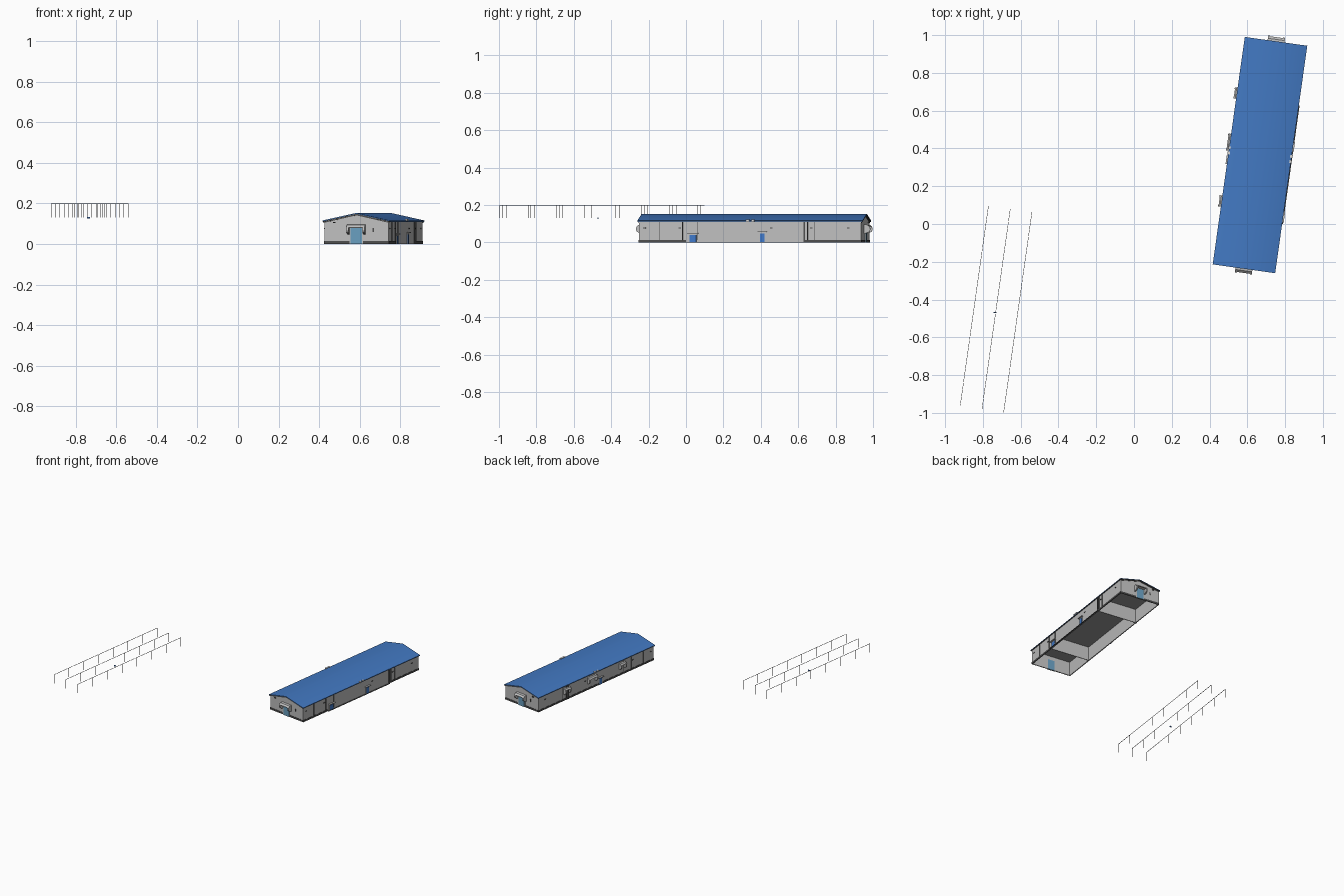
import bpy, bmesh, math
from mathutils import Matrix, Vector

if "Cube" in bpy.data.objects:
    bpy.data.objects.remove(bpy.data.objects["Cube"])


def material(name, r, g, b):
    m = bpy.data.materials.new(name)
    m.diffuse_color = (r, g, b, 1)
    m.use_nodes = True
    m.node_tree.nodes["Principled BSDF"].inputs["Base Color"].default_value = m.diffuse_color
    return m


BLUE = material("roof_blue", .055, .19, .54)
DOOR = material("door_blue", .05, .19, .58)
GLASS = material("curtain_blue", .14, .34, .52)
WALL = material("wall_grey", .52, .52, .52)
PALE = material("pale_grey", .68, .68, .68)
DARK = material("dark_grey", .075, .075, .075)
CEIL = material("ceiling_grey", .32, .32, .32)
RAIL = material("rail_grey", .25, .25, .25)

# The building sits turned by about eight degrees
TURN = Matrix.Translation((.667, .365, 0)) @ Matrix.Rotation(math.radians(-8.03), 4, 'Z')
HW, HL, EAVE, RIDGE = .16, .60, .110, .147


def solid(name, pts, vec, mat, matrix=TURN):
    """Extrude a flat outline of 3D points along a vector."""
    bm = bmesh.new()
    face = bm.faces.new([bm.verts.new(p) for p in pts])
    new = bmesh.ops.extrude_face_region(bm, geom=[face])["geom"]
    bmesh.ops.translate(bm, vec=vec, verts=[v for v in new if isinstance(v, bmesh.types.BMVert)])
    bmesh.ops.recalc_face_normals(bm, faces=bm.faces)
    mesh = bpy.data.meshes.new(name)
    bm.to_mesh(mesh)
    bm.free()
    mesh.materials.append(mat)
    ob = bpy.data.objects.new(name, mesh)
    ob.matrix_world = matrix
    bpy.context.collection.objects.link(ob)
    return ob


def box(name, x, y, z, mat, matrix=TURN):
    pts = [(x[0], y[0], z[0]), (x[1], y[0], z[0]), (x[1], y[1], z[0]), (x[0], y[1], z[0])]
    return solid(name, pts, (0, 0, z[1] - z[0]), mat, matrix)


def on_wall(side):
    """Frame on a wall: x runs along it, -y points outwards."""
    turn, shift = {"front": (0, (0, -HL, 0)), "back": (180, (0, HL, 0)),
                   "right": (90, (HW, 0, 0)), "left": (-90, (-HW, 0, 0))}[side]
    return TURN @ Matrix.Translation(shift) @ Matrix.Rotation(math.radians(turn), 4, 'Z')


def plate(name, side, s, w, z, mat, d=.003, inside=.001):
    c = -s if side in ("left", "back") else s
    return box(name, (c - w / 2, c + w / 2), (-d, inside), z, mat, on_wall(side))


# Walls, gables and room partitions
for side, x in (("left", -HW), ("right", HW - .005)):
    box(side + "_wall", (x, x + .005), (-HL, HL), (0, EAVE), WALL)
gable = [(-HW, 0), (HW, 0), (HW, EAVE), (0, RIDGE), (-HW, EAVE)]
for name, v in (("front_gable", -HL), ("back_gable", HL - .005)):
    solid(name, [(u, v, z) for u, z in gable], (0, .005, 0), WALL)
for v in (-.345, .29):
    box("partition", (-HW + .005, HW - .005), (v, v + .005), (0, EAVE - .002), WALL)
box("ceiling", (-HW + .005, HW - .005), (-HL + .005, HL - .005), (EAVE - .002, EAVE), CEIL)

# Roof sheet, softly shaded over the ridge, with lining and gable trim
RW, RL = .167, .608


def roof_band(lo, hi, v, inset=0):
    w = RW - inset
    return [(-w, v, EAVE + lo), (0, v, RIDGE + lo), (w, v, EAVE + lo),
            (w, v, EAVE + hi), (0, v, RIDGE + hi), (-w, v, EAVE + hi)]


roof = solid("roof_sheet", roof_band(.002, .006, -RL), (0, 2 * RL, 0), BLUE)
bpy.context.view_layer.objects.active = roof
roof.select_set(True)
bpy.ops.object.shade_smooth_by_angle(angle=math.radians(35))
solid("roof_lining", roof_band(-.001, .002, -RL + .001, .001), (0, 2 * RL - .002, 0), DARK)
for v in (-HL - .003, HL):
    solid("gable_trim", roof_band(-.006, -.001, v, .004), (0, .003, 0), DARK)

# Plinth: all round except the middle bay of the right side
for side, s, w in (("front", 0, 2 * HW + .004), ("back", 0, 2 * HW + .004), ("left", 0, 2 * HL),
                   ("right", -.4725, .255), ("right", .445, .31)):
    plate("plinth", side, s, w, (0, .014), DARK, .002)
box("side_apron", (HW, HW + .011), (-.345, .29), (0, .001), DARK)


def hood(side, s, w, k=1.0):
    """Rounded porch: two cheeks and a top panel; k stretches its depth."""
    c = -s if side in ("left", "back") else s
    prof = [(0, .048), (-.010, .050), (-.019, .058), (-.022, .070), (-.020, .083), (-.012, .094), (0, .096)]
    for a in (c - w / 2, c + w / 2 - .010):
        solid("porch_cheek", [(a, d * k, z) for d, z in prof], (.010, 0, 0), WALL, on_wall(side))
    top = [(0, .082), (-.020, .082), (-.012, .094), (0, .096)]
    solid("porch_top", [(c - w / 2 + .01, d * k, z) for d, z in top], (w - .02, 0, 0), WALL, on_wall(side))


# End gates under porches
for side in ("front", "back"):
    hood(side, 0, .09, 1.5)
    plate("gate_frame", side, 0, .066, (0, .084), WALL, .004)
    plate("gate", side, 0, .056, (0, .078), GLASS, .006, .006)
    plate("small_window", side, .085 if side == "front" else -.085, .007, (.06, .078), DARK)
    plate("wall_lamp", side, -.11, .012, (.103, .109), DARK, .008)

# Doors along the two long sides
for side, s, w, h in (("right", -.308, .036, .040), ("right", .066, .026, .048), ("left", -.046, .026, .048)):
    plate("door_frame", side, s, w + .008, (0, h + .006), WALL, .003)
    plate("side_door", side, s, w, (0, h), DOOR, .005)
    plate("door_canopy", side, s, w + .024, (h + .007, h + .011), WALL, .014)

# Porches on the left side
hood("left", .045, .09)
for s in (-.27, .307):
    hood("left", s, .06)

# Downpipes, piers, vents and lamps
for side in ("left", "right"):
    for s in (-.49, -.365, -.285, .31, .35):
        plate("downpipe", side, s, .003, (.014, EAVE), DARK, .004)
    plate("pier", side, .293, .008, (0, EAVE), DARK, .005)
    for s in (-.57, -.38, .115, .33, .53):
        plate("wall_vent", side, s, .014, (.075, .080), DARK, .004)
    for s in (-.012, .016):
        plate("eave_lamp", side, s, .015, (.113, .122), PALE, .012)

# Three overhead lines with hanging rods beside the building
for x, y in ((-.77, .10), (-.655, .08), (-.54, .065)):
    start, end = Vector((x, y, 0)), Vector((x - .15, y - 1.062, 0))
    along = Matrix.Translation(start) @ (end - start).to_track_quat('Y', 'Z').to_matrix().to_4x4()
    n = (end - start).length
    r = .0011
    box("overhead_rail", (-r, r), (0, n), (.198, .2), RAIL, along)
    for i in range(8):
        t = r + (n - 2 * r) * i / 7
        box("rail_rod", (-r, r), (t - r, t + r), (.13, .199), RAIL, along)

# Small control box hanging on the middle line
box("control_box", (-.743, -.729), (-.472, -.467), (.125, .133), DOOR, Matrix())
